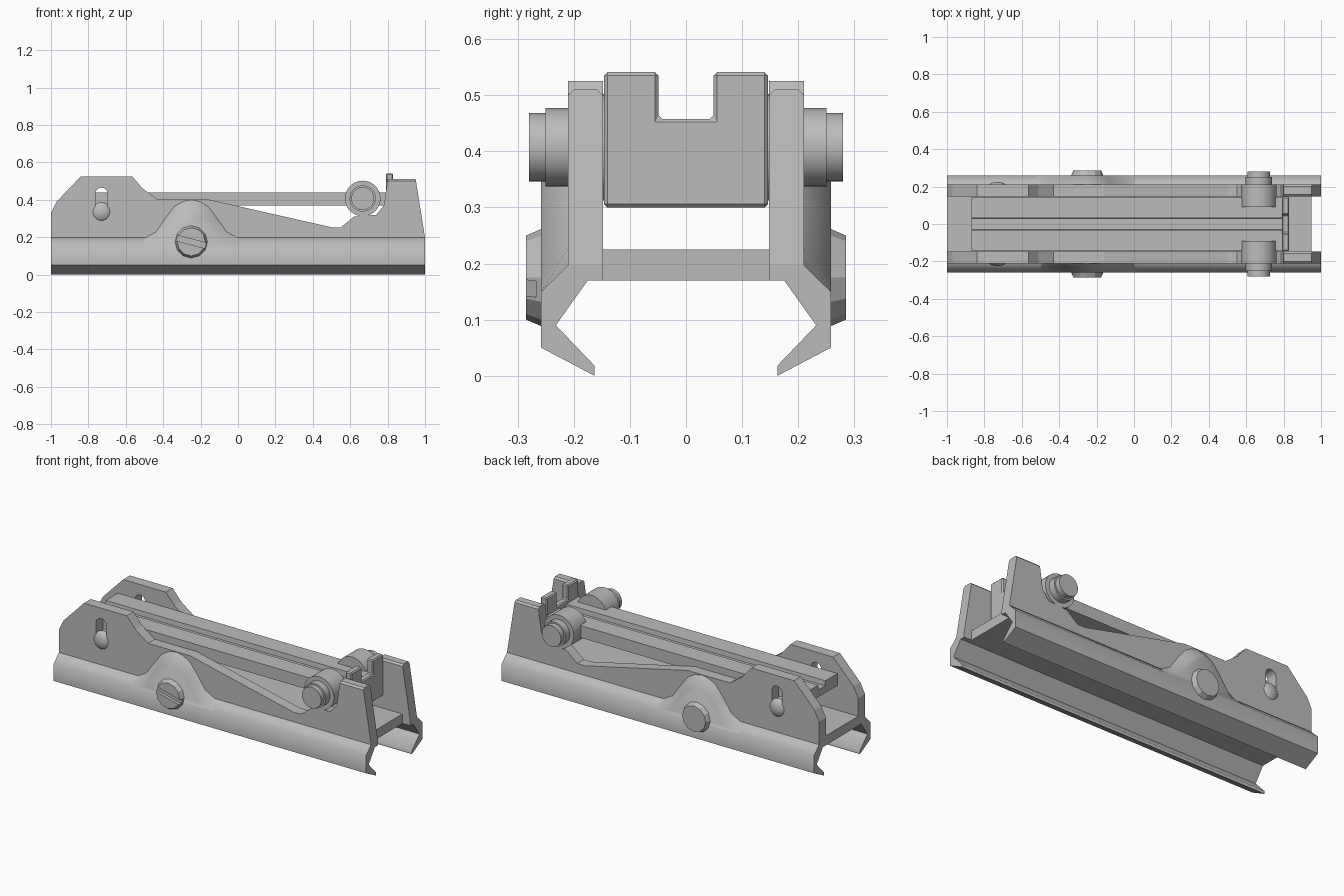
import bpy, bmesh
from math import radians, cos, sin, pi
from mathutils import Matrix, Vector

cube = bpy.data.objects.get("Cube")
if cube:
    bpy.data.objects.remove(cube, do_unlink=True)

grey = bpy.data.materials.new("plain grey")
grey.use_nodes = True
COLOUR = (0.5, 0.5, 0.5, 1)
grey.diffuse_color = COLOUR
grey.node_tree.nodes["Principled BSDF"].inputs["Base Color"].default_value = COLOUR


def finish(name, bm, smooth=0, mirror=False):
    bmesh.ops.recalc_face_normals(bm, faces=bm.faces)
    mesh = bpy.data.meshes.new(name)
    bm.to_mesh(mesh)
    bm.free()
    mesh.materials.append(grey)
    ob = bpy.data.objects.new(name, mesh)
    bpy.context.collection.objects.link(ob)
    if smooth:
        bpy.ops.object.select_all(action='DESELECT')
        ob.select_set(True)
        bpy.context.view_layer.objects.active = ob
        bpy.ops.object.shade_smooth_by_angle(angle=radians(smooth))
    if mirror:
        add_mirror(ob)
    return ob


def add_mirror(ob):
    m = ob.modifiers.new("other side", 'MIRROR')
    m.use_axis = (False, True, False)
    m.use_mirror_merge = False


def cut(ob, cutter):
    cutter.hide_render = True
    cutter.hide_viewport = True
    m = ob.modifiers.new("cut", 'BOOLEAN')
    m.operation = 'DIFFERENCE'
    m.object = cutter
    m.solver = 'EXACT'


def loft(ends, axis):
    """Join two matching outlines, each given as (position along axis, points)."""
    bm = bmesh.new()
    rings = []
    for pos, pts in ends:
        rings.append([bm.verts.new((pos, a, b) if axis == 'x' else (a, pos, b))
                      for a, b in pts])
    lo, hi = rings
    n = len(lo)
    for i in range(n):
        j = (i + 1) % n
        bm.faces.new((lo[i], lo[j], hi[j], hi[i]))
    bm.faces.new(lo)
    bm.faces.new(hi)
    return bm


def prism(pts, axis, a, b):
    return loft([(a, pts), (b, pts)], axis)


def drum(x, z, r1, r2, y1, y2, sides=32):
    bm = bmesh.new()
    mat = Matrix.Translation((x, (y1 + y2) / 2, z)) @ Matrix.Rotation(-pi / 2, 4, 'X')
    bmesh.ops.create_cone(bm, cap_ends=True, segments=sides, radius1=r1,
                          radius2=r2, depth=y2 - y1, matrix=mat)
    return bm


# Side walls with chamfered front tower
wall_outline = [(-1, .197), (-1, .33), (-.97, .39), (-.84, .525), (-.565, .525),
                (-.51, .46), (-.43, .402), (-.16, .402), (.5, .253), (.55, .253),
                (.62, .31), (.74, .32), (.78, .37), (.8, .51), (.95, .51), (1, .197)]
bm = prism(wall_outline, 'y', .148, .21)
tower = [e for e in bm.edges if all(abs(v.co.z - .51) < .001 for v in e.verts)
         and abs(e.verts[0].co.y - e.verts[1].co.y) < .001]
bmesh.ops.bevel(bm, geom=tower, offset=.01, segments=1, affect='EDGES')
walls = finish("side_walls", bm)

# Keyhole slot through each wall
slot = [(-.73 + .033 * cos(i * pi / 8), .432 + .033 * sin(i * pi / 8)) for i in range(9)]
slot += [(-.763, .335), (-.697, .335)]
cut(walls, finish("keyhole_cutter", prism(slot, 'y', .1, .3)))
add_mirror(walls)

# Domed pin heads under the slots
bm = bmesh.new()
bmesh.ops.create_uvsphere(bm, u_segments=24, v_segments=12, radius=1)
bmesh.ops.transform(bm, verts=bm.verts, matrix=Matrix.Translation((-.73, .195, .335))
                    @ Matrix.Diagonal((.053, .03, .053, 1)))
finish("pin_heads", bm, 60, True)

# Dovetail clamp rails
clamp = [(.148, .17), (.175, .17), (.232, .09), (.163, .018), (.163, 0),
         (.258, .05), (.258, .15), (.21, .197), (.148, .197)]
finish("clamp_rails", prism(clamp, 'x', -1, 1), 50, True)

# Raised screw bosses on the clamp
def arch(half):
    return [(-.25 - a, z) for a, z in half] + [(-.25 + a, z) for a, z in half[-2::-1]]

base = arch([(.25, .197), (.19, .23), (.135, .31), (.09, .367), (.045, .393), (0, .402)])
face = arch([(.27, .15), (.17, .17), (.095, .28), (.06, .32), (.03, .339), (0, .345)])
finish("screw_bosses", loft([(.208, base), (.258, face)], 'y'), 50, True)

# Clamp screw with slot, and plain nut behind
screw = finish("slotted_screw", drum(-.25, .175, .075, .09, -.285, -.25, 12))
bm = bmesh.new()
bmesh.ops.create_cube(bm, size=1)
bmesh.ops.transform(bm, verts=bm.verts, matrix=Matrix.Translation((-.25, -.285, .175))
                    @ Matrix.Rotation(radians(15), 4, 'Y') @ Matrix.Diagonal((.3, .036, .03, 1)))
cut(screw, finish("screw_slot_cutter", bm))
finish("screw_nut", drum(-.25, .175, .09, .075, .25, .285, 12))

# Floor between the walls
finish("floor", prism([(-.148, .17), (.148, .17), (.148, .225), (-.148, .225)],
                      'x', -1, .95))

# Grooved sight bar
bar = [(-.143, .37), (.143, .37), (.143, .44), (.033, .44), (.03, .412),
       (-.03, .412), (-.033, .44), (-.143, .44)]
finish("sight_bar", prism(bar, 'x', -.87, .795))

# Notched sight leaf
leaf = [(-.146, .30), (.146, .30), (.146, .541), (.049, .541), (.049, .458),
        (-.049, .458), (-.049, .541), (-.146, .541)]
ob = finish("notched_leaf", prism(leaf, 'x', .79, .83))
bevel = ob.modifiers.new("soft edges", 'BEVEL')
bevel.width = .006
bevel.segments = 1

# Pivot knobs in three steps
for part, r, y1, y2 in (("pivot_barrels", .095, .09, .21),
                        ("pivot_collars", .07, .2, .25),
                        ("pivot_caps", .061, .24, .28)):
    finish(part, drum(.667, .407, r, r, y1, y2), 40, True)
